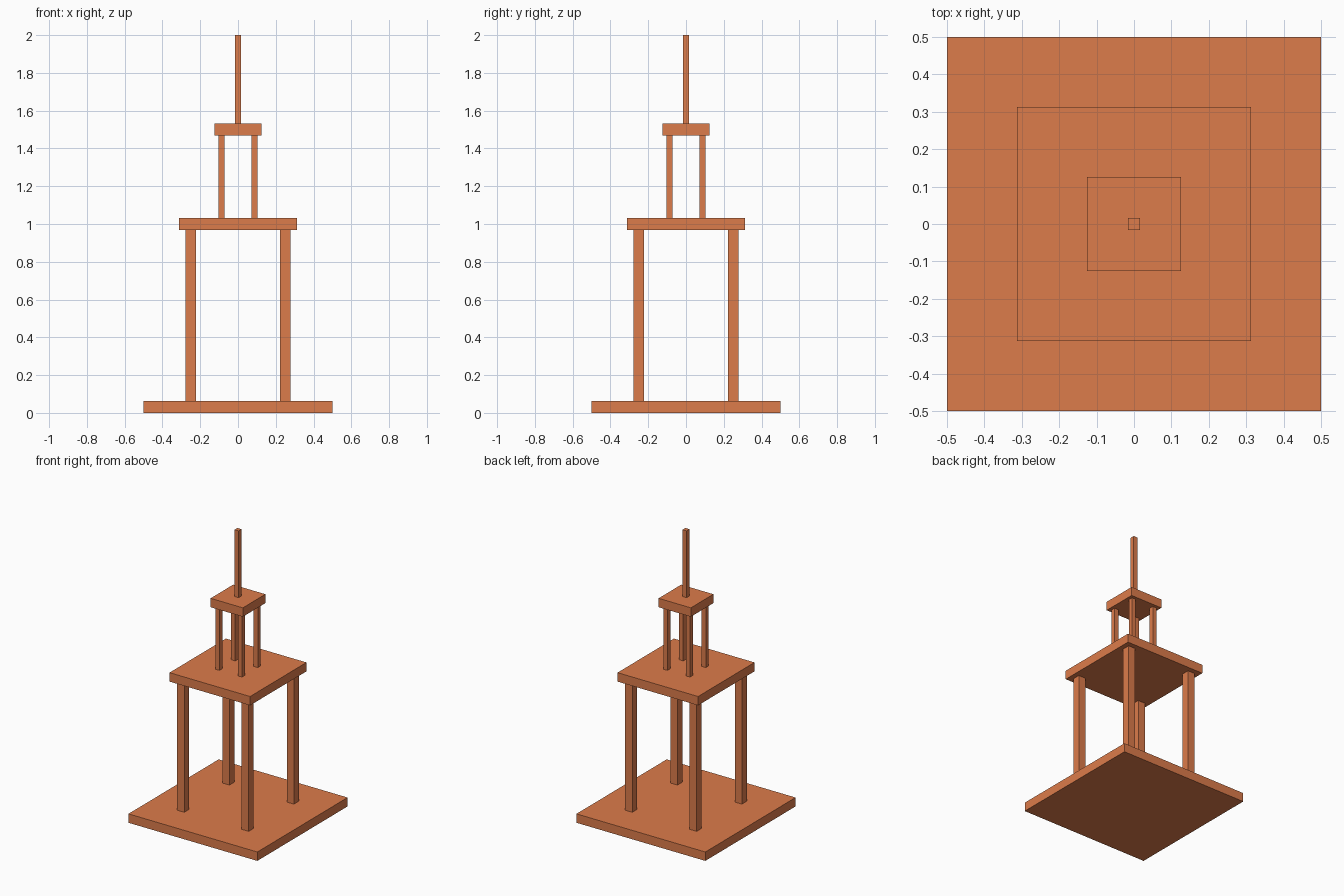
import bpy

if "Cube" in bpy.data.objects:
    bpy.data.objects.remove(bpy.data.objects["Cube"])

orange = bpy.data.materials.new("orange")
orange.diffuse_color = (0.72, 0.2, 0.07, 1)
orange.use_nodes = True
orange.node_tree.nodes["Principled BSDF"].inputs["Base Color"].default_value = orange.diffuse_color


def box(name, width, z0, z1, x=0, y=0):
    """Square-section box centred at x, y and spanning z0 to z1."""
    bpy.ops.mesh.primitive_cube_add(size=1, location=(x, y, (z0 + z1) / 2))
    ob = bpy.context.object
    ob.name = name
    ob.scale = (width, width, z1 - z0)
    bpy.ops.object.transform_apply(location=False, rotation=False, scale=True)
    ob.data.materials.append(orange)


def legs(name, width, offset, z0, z1):
    """Four posts, one at each corner."""
    for side, sx in (("left", -1), ("right", 1)):
        for end, sy in (("front", -1), ("back", 1)):
            box(f"{name}_{end}_{side}", width, z0, z1, sx * offset, sy * offset)


T = 0.0625  # platform thickness

# Platforms
box("base_platform", 1.0, 0, T)
box("middle_platform", 0.625, 1 - T / 2, 1 + T / 2)
box("top_platform", 0.25, 1.5 - T / 2, 1.5 + T / 2)

# Posts between the platforms
legs("lower_leg", 0.055, 0.25, T, 1 - T / 2)
legs("upper_leg", 0.0313, 0.0875, 1 + T / 2, 1.5 - T / 2)

# Mast on top
box("mast", 0.0313, 1.5 + T / 2, 2.0)
